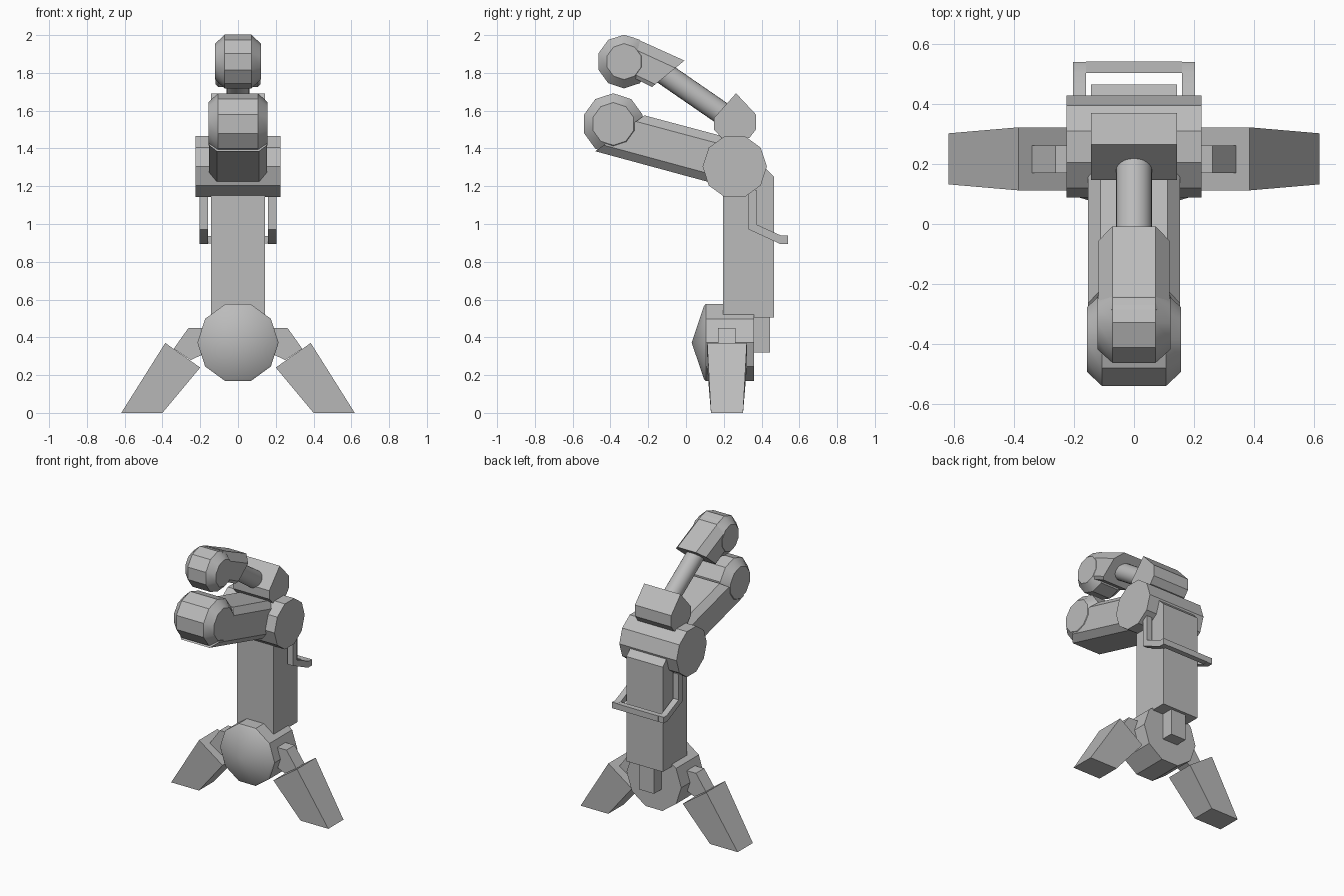
import bpy, bmesh, math

if "Cube" in bpy.data.objects:
    bpy.data.objects.remove(bpy.data.objects["Cube"])

grey = bpy.data.materials.new("plain grey")
grey.diffuse_color = (0.5, 0.5, 0.5, 1)
grey.use_nodes = True
grey.node_tree.nodes["Principled BSDF"].inputs["Base Color"].default_value = grey.diffuse_color


def loft(name, rings):
    """Skin a row of equal-length point rings and cap both ends."""
    bm = bmesh.new()
    vs = [[bm.verts.new(p) for p in r] for r in rings]
    n = len(rings[0])
    for a, b in zip(vs, vs[1:]):
        for i in range(n):
            j = (i + 1) % n
            bm.faces.new((a[i], a[j], b[j], b[i]))
    bm.faces.new(vs[0])
    bm.faces.new(vs[-1])
    bmesh.ops.remove_doubles(bm, verts=bm.verts[:], dist=0.0005)
    bmesh.ops.recalc_face_normals(bm, faces=bm.faces[:])
    me = bpy.data.meshes.new(name)
    bm.to_mesh(me)
    bm.free()
    me.materials.append(grey)
    me.shade_smooth()
    me.set_sharp_from_angle(angle=math.radians(30))
    ob = bpy.data.objects.new(name, me)
    bpy.context.collection.objects.link(ob)
    return ob


def side_prism(name, profile, x0, x1):
    """Extrude a (y, z) profile along x."""
    return loft(name, [[(x, y, z) for y, z in profile] for x in (x0, x1)])


def box(name, x0, x1, y0, y1, z0, z1):
    return side_prism(name, [(y0, z0), (y1, z0), (y1, z1), (y0, z1)], x0, x1)


def drum(name, cy, cz, stations, phase=0.0, sides=10):
    """Drum along x from (x, radius) stations."""
    rings = []
    for x, r in stations:
        angles = [phase + math.tau * i / sides for i in range(sides)]
        rings.append([(x, cy + r * math.cos(a), cz + r * math.sin(a)) for a in angles])
    return loft(name, rings)


def beam(name, start, end, section):
    """Chamfered beam: start/end are (bottom, top) points in y, z;
    section is (fraction up, half width)."""
    rings = []
    for (b, t) in (start, end):
        pts = [(w, b[0] + (t[0] - b[0]) * f, b[1] + (t[1] - b[1]) * f) for f, w in section]
        rings.append(pts + [(-x, y, z) for x, y, z in reversed(pts)])
    return loft(name, rings)


# Pelvis: ten-sided drum along y with a shallow domed front
loft("pelvis", [[(r * math.cos(math.tau * i / 10), y, 0.372 + r * math.sin(math.tau * i / 10))
                 for i in range(10)]
                for y, r in ((0.36, 0.215), (0.105, 0.215), (0.095, 0.203), (0.03, 0.00001))])
box("tail_block", -0.06, 0.06, 0.3, 0.445, 0.32, 0.52)

# Torso column with chamfered upper back edge, and the shoulder drum
side_prism("torso", [(0.195, 0.505), (0.465, 0.505), (0.465, 1.25), (0.42, 1.295),
                     (0.195, 1.295)], -0.143, 0.143)
drum("shoulder", 0.258, 1.304, [(-0.225, 0.17), (0.225, 0.17)])

# Legs: hip link and wedge foot on each side
for s, side in ((1, "right"), (-1, "left")):
    link = [(0.12, 0.45), (0.262, 0.45), (0.34, 0.34), (0.25, 0.28), (0.12, 0.34)]
    loft(side + "_hip_link", [[(s * x, y, z) for x, z in link] for y in (0.17, 0.262)])
    foot = [(0.2, 0.24, 0.105), (0.385, 0.37, 0.105), (0.618, 0.0, 0.085), (0.4, 0.0, 0.085)]
    loft(side + "_foot", [[(s * x, 0.217 + k * h, z) for x, z, h in foot] for k in (-1, 1)])

# Lower arm: chamfered beam ending in a rounded drum
beam("lower_arm", ((-0.48, 1.385), (-0.22, 1.575)), ((0.25, 1.187), (0.25, 1.45)),
     [(0, 0.112), (0.17, 0.153), (0.83, 0.153), (1, 0.112)])
drum("lower_arm_end", -0.385, 1.53,
     [(-0.157, 0.113), (-0.107, 0.162), (0.107, 0.162), (0.157, 0.113)], math.pi / 2)

# Upper arm: knuckle block, round rod, sleeve and rounded drum
side_prism("upper_knuckle", [(0.265, 1.692), (0.37, 1.58), (0.37, 1.5), (0.335, 1.455),
                             (0.19, 1.455), (0.147, 1.5), (0.147, 1.56)], -0.143, 0.143)
a, b, r = (0.25, 1.545), (-0.2, 1.855), 0.06
d = math.hypot(b[0] - a[0], b[1] - a[1])
ny, nz = -(b[1] - a[1]) / d, (b[0] - a[0]) / d
loft("upper_arm_rod", [[(r * math.cos(t), p[0] + ny * r * math.sin(t), p[1] + nz * r * math.sin(t))
                        for t in [math.tau * i / 24 for i in range(24)]] for p in (a, b)])
beam("upper_arm_sleeve", ((-0.33, 1.80), (-0.285, 1.99)), ((-0.18, 1.725), (-0.008, 1.865)),
     [(0, 0.105), (0.1, 0.119), (0.72, 0.119), (1, 0.072)])
drum("upper_arm_end", -0.328, 1.86,
     [(-0.121, 0.095), (-0.071, 0.142), (0.071, 0.142), (0.121, 0.095)], math.pi / 2)

# Rear handle: two bent side bars and a crossbar
bar = [(0.33, 1.18), (0.372, 1.18), (0.372, 0.998), (0.505, 0.938), (0.54, 0.938),
       (0.54, 0.895), (0.497, 0.895), (0.33, 0.972)]
for s, side in ((1, "right"), (-1, "left")):
    side_prism(side + "_handle_bar", bar, s * 0.16, s * 0.203)
box("handle_crossbar", -0.16, 0.16, 0.503, 0.541, 0.896, 0.937)
